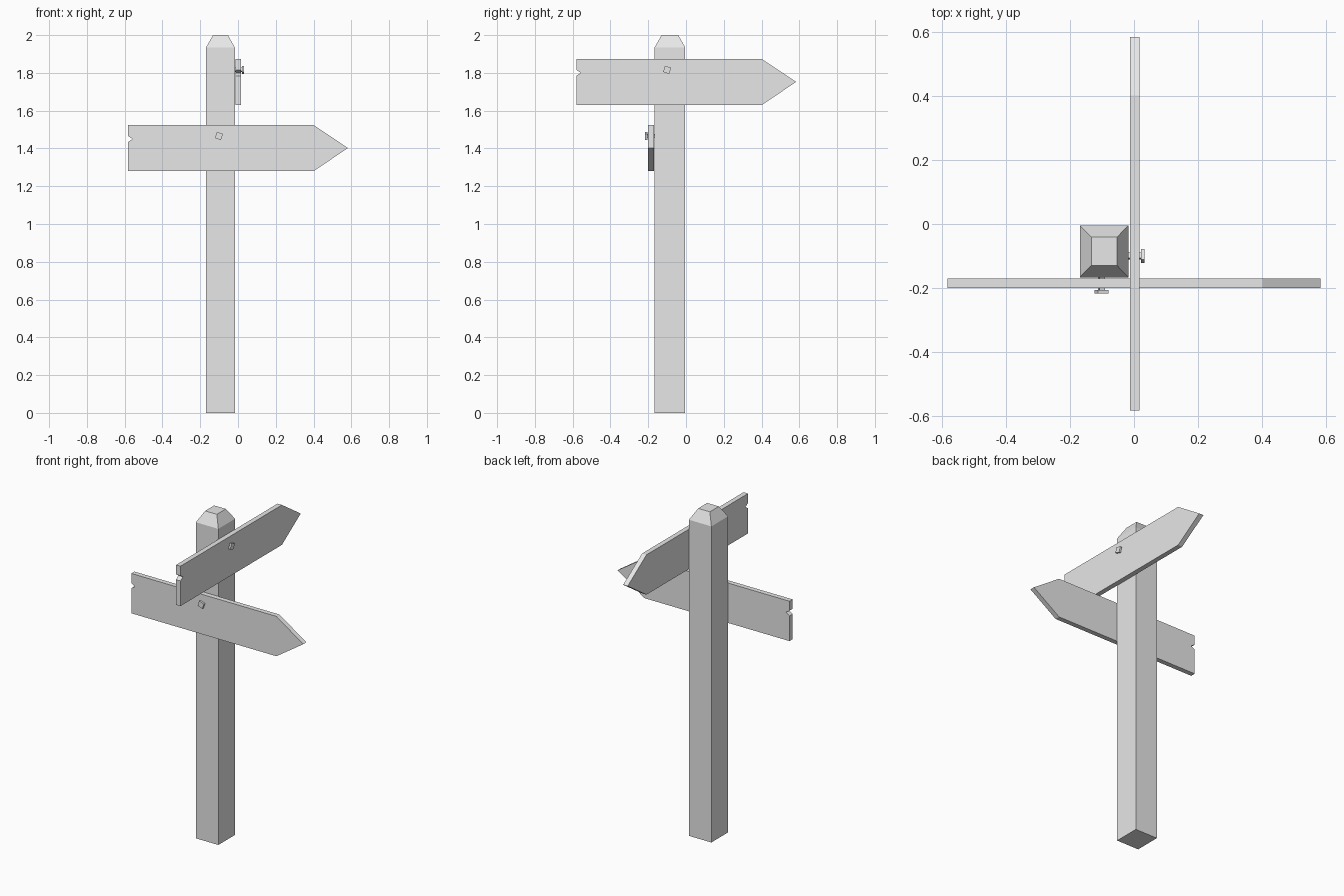
import bpy, bmesh
from math import radians
from mathutils import Matrix, Vector

cube = bpy.data.objects.get("Cube")
if cube:
    bpy.data.objects.remove(cube, do_unlink=True)

# Single flat grey
GREY = (0.8, 0.8, 0.8, 1.0)
mat = bpy.data.materials.new("plain_grey")
mat.use_nodes = True
mat.diffuse_color = GREY
bsdf = next(n for n in mat.node_tree.nodes if n.type == "BSDF_PRINCIPLED")
bsdf.inputs["Base Color"].default_value = GREY


def finish(name, bm, matrix=Matrix()):
    bm.transform(matrix)
    bmesh.ops.recalc_face_normals(bm, faces=bm.faces)
    mesh = bpy.data.meshes.new(name)
    bm.to_mesh(mesh)
    bm.free()
    mesh.materials.append(mat)
    obj = bpy.data.objects.new(name, mesh)
    bpy.context.collection.objects.link(obj)
    return obj


def add_box(bm, size, centre, turn=0.0):
    m = (Matrix.Translation(centre) @ Matrix.Rotation(radians(turn), 4, "Y")
         @ Matrix.Diagonal((*size, 1)))
    bmesh.ops.create_cube(bm, size=1, matrix=m)


# Post: square shaft with a tapered top
POST_X, POST_Y, SHOULDER, TOP = 0.152, 0.162, 1.935, 2.0
bm = bmesh.new()
add_box(bm, (POST_X, POST_Y, SHOULDER), (0, 0, SHOULDER / 2))
top = max(bm.faces, key=lambda f: f.calc_center_median().z)
cap = bmesh.ops.extrude_discrete_faces(bm, faces=[top])["faces"][0]
for v in cap.verts:
    v.co = Vector((v.co.x * 0.52, v.co.y * 0.54, TOP))
# Close the sloping sides between shoulder and cap
bm.verts.ensure_lookup_table()
rims = [e for e in bm.edges if len(e.link_faces) == 1]
bmesh.ops.bridge_loops(bm, edges=rims)
finish("post", bm, Matrix.Translation((-0.093, -0.085, 0)))

# Sign board: arrow outline with a notch in the tail, in x and z
HALF, RISE, DEPTH = 0.582, 0.122, 0.03
OUTLINE = [(-HALF, -RISE), (0.4, -RISE), (HALF, 0), (0.4, RISE),
           (-HALF, RISE), (-HALF, 0.064), (-0.558, 0.048), (-HALF, 0.032)]


def make_board(name, matrix):
    bm = bmesh.new()
    face = bm.faces.new([bm.verts.new((x, -DEPTH / 2, z)) for x, z in OUTLINE])
    extruded = bmesh.ops.extrude_face_region(bm, geom=[face])["geom"]
    bmesh.ops.translate(bm, vec=(0, DEPTH, 0),
                        verts=[g for g in extruded if isinstance(g, bmesh.types.BMVert)])
    finish(name, bm, matrix)


# Nail: square shank and a wider head, slightly turned
def make_nail(name, matrix):
    bm = bmesh.new()
    spot = (-0.101, 0.064)
    add_box(bm, (0.018, 0.07, 0.018), (spot[0], 0.013, spot[1]), 18)
    add_box(bm, (0.034, 0.011, 0.034), (spot[0], -0.0255, spot[1]), 18)
    finish(name, bm, matrix)


# Lower sign faces the front, upper sign faces the left side
places = {
    "lower": Matrix.Translation((0, -0.185, 1.402)),
    "upper": Matrix.Translation((0.002, 0.001, 1.752)) @ Matrix.Rotation(radians(90), 4, "Z"),
}
for label, matrix in places.items():
    make_board(label + "_sign_board", matrix)
    make_nail(label + "_sign_nail", matrix)
